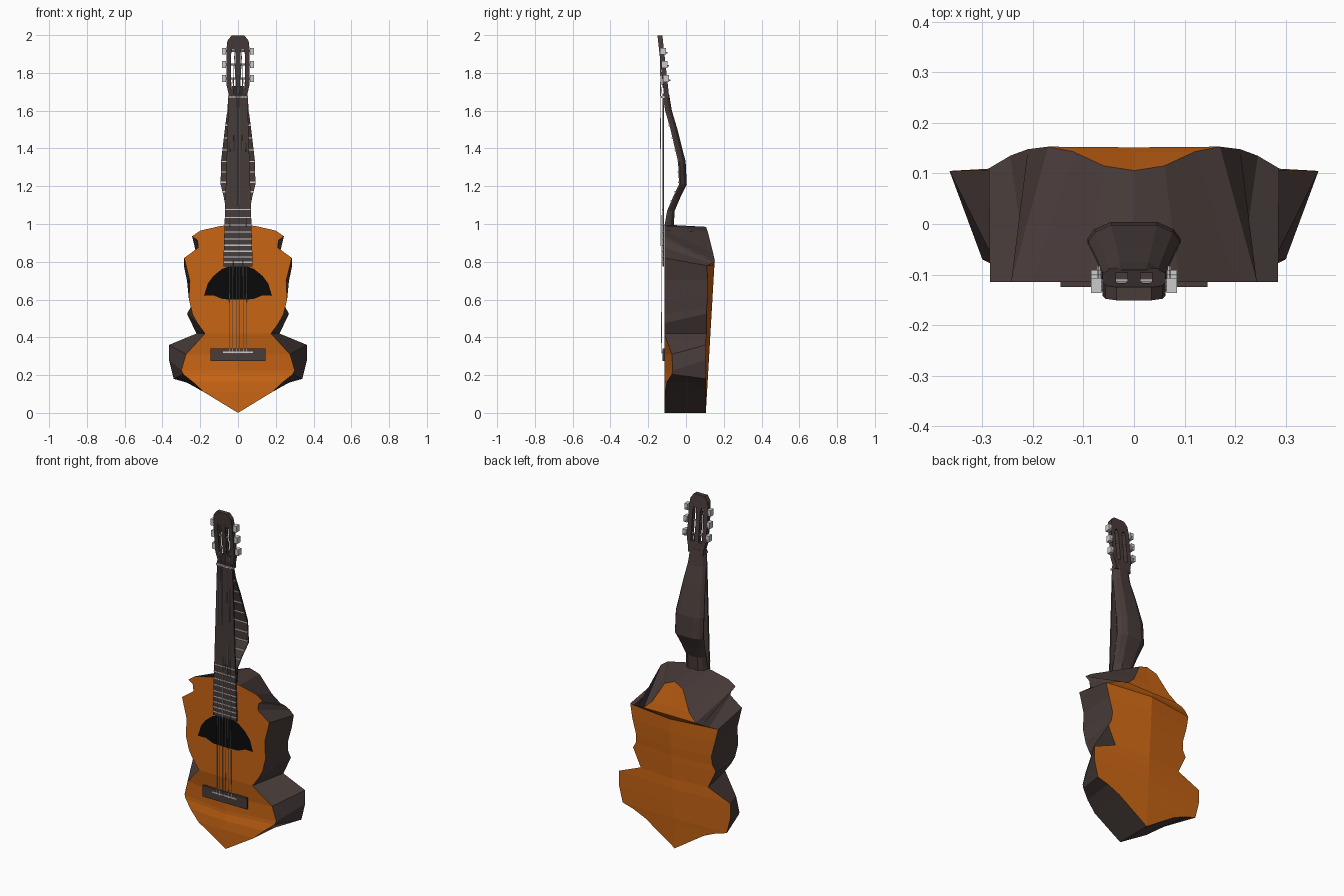
import bpy, bmesh, math
from mathutils import Vector, Matrix

if "Cube" in bpy.data.objects:
    bpy.data.objects.remove(bpy.data.objects["Cube"])


def mat(name, rgb):
    m = bpy.data.materials.new(name)
    m.diffuse_color = (*rgb, 1)
    m.use_nodes = True
    m.node_tree.nodes["Principled BSDF"].inputs["Base Color"].default_value = m.diffuse_color
    return m


ORANGE = mat("orange_wood", (0.58, 0.13, 0.007))
DARK = mat("dark_wood", (0.065, 0.045, 0.042))
BLACK = mat("black", (0.003, 0.003, 0.003))
METAL = mat("metal", (0.55, 0.57, 0.56))


def finish(name, bm, *mats):
    bmesh.ops.recalc_face_normals(bm, faces=bm.faces)
    me = bpy.data.meshes.new(name)
    bm.to_mesh(me)
    bm.free()
    for m in mats:
        me.materials.append(m)
    ob = bpy.data.objects.new(name, me)
    bpy.context.collection.objects.link(ob)
    return ob


def box(bm, lo, hi):
    lo, hi = Vector(lo), Vector(hi)
    m = Matrix.Translation((lo + hi) / 2) @ Matrix.Diagonal((*(hi - lo), 1))
    bmesh.ops.create_cube(bm, size=1, matrix=m)


def rod(bm, a, b, r, n=6):
    a, b = Vector(a), Vector(b)
    d = b - a
    m = Matrix.Translation((a + b) / 2) @ d.to_track_quat('Z', 'Y').to_matrix().to_4x4()
    bmesh.ops.create_cone(bm, cap_ends=True, segments=n, radius1=r, radius2=r,
                          depth=d.length, matrix=m)


# Body: matching front and back half outlines (x, y, z), mirrored and bridged
F = -0.115
front = [(0, F, 0), (.18, -.112, .11), (.24, -.10, .165), (.29, -.075, .205), (.30, -.07, .225),
         (.275, -.075, .31), (.175, F, .42), (.215, F, .475), (.24, F, .52), (.26, F, .6),
         (.255, F, .7), (.285, F, .82), (.21, F, .875), (.215, F, .915), (.243, F, .935),
         (.2, F, .965), (.09, F, .99), (0, F, .997)]
back = [(0, .105, 0), (.19, .105, .125), (.27, .105, .16), (.34, .105, .18), (.365, .105, .28),
        (.365, .105, .36), (.22, .108, .42), (.27, .108, .525), (.25, .11, .56), (.245, .115, .61),
        (.27, .115, .7), (.287, .11, .78), (.245, .135, .79), (.21, .148, .798), (.17, .153, .803),
        (.12, .143, .85), (.06, .115, .96), (0, .105, .985)]
bm = bmesh.new()


def face(vs, mi):
    vs = list(dict.fromkeys(vs))
    if len(vs) > 2:
        bm.faces.new(vs).material_index = mi


def column(pts, s, mid):
    return [mid[i] if p[0] == 0 else bm.verts.new((s * p[0], p[1], p[2]))
            for i, p in enumerate(pts)]


def back_mid(z):
    return .105 + .058 * z if z <= .81 else .153 - (z - .81) * .27


fm = [bm.verts.new((0, F, p[2])) for p in front]
bk = [bm.verts.new((0, back_mid(p[2]), p[2])) for p in back]
for s in (1, -1):
    fe, be = column(front, s, fm), column(back, s, bk)
    for i in range(len(front) - 1):
        face([fm[i], fe[i], fe[i + 1], fm[i + 1]], 0)
        face([bk[i], be[i], be[i + 1], bk[i + 1]], 0)
        face([fe[i], be[i], be[i + 1], fe[i + 1]], 1)
finish("body", bm, ORANGE, DARK)

# Sound hole
half = [(0, .78), (.04, .778), (.085, .762), (.13, .725), (.16, .685), (.18, .62),
        (.13, .622), (.08, .602), (0, .6)]
bm = bmesh.new()
ring = half + [(-x, z) for x, z in half[-2:0:-1]]
top = bm.faces.new([bm.verts.new((x, -.1165, z)) for x, z in ring])
bmesh.ops.triangulate(bm, faces=[top])
finish("sound_hole", bm, BLACK)

# Neck: lofted sections bowing away from the fingerboard (z, half width, front y, back y)
sections = [(.985, .065, -.115, -.065), (1.07, .062, -.10, -.06), (1.14, .075, -.07, -.03),
            (1.21, .092, -.037, .004), (1.33, .09, -.042, -.002), (1.5, .07, -.082, -.045),
            (1.6, .057, -.11, -.075), (1.69, .05, -.125, -.09)]
bm = bmesh.new()
rings = []
for z, w, a, b in sections:
    prof = [(-1, 0), (1, 0), (1, .2), (.85, .65), (.5, 1), (-.5, 1), (-.85, .65), (-1, .2)]
    rings.append([bm.verts.new((w * x, a + (b - a) * t, z)) for x, t in prof])
for r, q in zip(rings, rings[1:]):
    for i in range(8):
        bm.faces.new((r[i], r[i - 1], q[i - 1], q[i]))
bm.faces.new(rings[0])
bm.faces.new(rings[-1])
finish("neck", bm, DARK)

# Fingerboard: thin straight tapered plate
bm = bmesh.new()
box(bm, (-1, -.124, .775), (1, -.1155, 1.68))
for v in bm.verts:
    v.co.x *= .078 if v.co.z < 1 else .05
finish("fingerboard", bm, DARK)

# Frets: upper ones sit on the bowed neck, lower ones on the fingerboard
bm = bmesh.new()
for k in range(1, 20):
    z = .32 + 1.35 * 2 ** (-k / 12)
    if z > 1.1:
        for p, q in zip(sections, sections[1:]):
            if p[0] <= z < q[0]:
                t = (z - p[0]) / (q[0] - p[0])
                w, y = (p[j] + (q[j] - p[j]) * t for j in (1, 2))
    else:
        w, y = .078 - .031 * (z - .775), -.123
    if z > .78:
        box(bm, (-w, y - .004, z - .003), (w, y + .003, z + .003))
finish("frets", bm, METAL)

# Bridge, saddle and nut
bm = bmesh.new()
box(bm, (-.145, -.125, .275), (.145, -.112, .34))
finish("bridge", bm, DARK)
bm = bmesh.new()
box(bm, (-.08, -.13, .317), (.08, -.124, .324))
box(bm, (-.052, -.133, 1.668), (.052, -.115, 1.678))
finish("saddle_and_nut", bm, METAL)


# Headstock: filled outline with two slots, tilted along its height
def head_y(z):
    return -.103 - .11 * (z - 1.68)


hs = [(.05, 1.665), (.05, 1.69), (.062, 1.74), (.062, 1.92), (.056, 1.97), (.035, 1.997)]
slot = [(.013, 1.73), (.036, 1.73), (.036, 1.9), (.031, 1.925), (.018, 1.925), (.013, 1.9)]
loops = [hs + [(-x, z) for x, z in hs[::-1]], slot, [(-x, z) for x, z in slot]]
bm = bmesh.new()
edges = []
for lp in loops:
    vs = [bm.verts.new((x, head_y(z) - .013, z)) for x, z in lp]
    edges += [bm.edges.new((vs[i - 1], vs[i])) for i in range(len(vs))]
bmesh.ops.triangle_fill(bm, edges=edges, use_beauty=True)
ext = bmesh.ops.extrude_face_region(bm, geom=bm.faces[:], use_keep_orig=True)
bmesh.ops.translate(bm, vec=(0, .026, 0),
                    verts=[g for g in ext["geom"] if isinstance(g, bmesh.types.BMVert)])
finish("headstock", bm, DARK)

# Tuners: posts across the slots, shafts and side buttons
bm = bmesh.new()
tz = (1.77, 1.845, 1.915)
for s in (1, -1):
    for z in tz:
        y = head_y(z)
        rod(bm, (s * .012, y, z), (s * .07, y, z), .005)
        rod(bm, (s * .07, y - .004, z - .008), (s * .07, y + .03, z - .008), .004)
        x0, x1 = sorted((s * .064, s * .085))
        box(bm, (x0, y - .008, z - .018), (x1, y + .022, z + .018))
finish("tuners", bm, METAL)

# Strings: bridge to nut, then on to the tuner posts
bm = bmesh.new()
for i in range(6):
    u = (i - 2.5) / 2.5
    s = 1 if u > 0 else -1
    z = tz[(0, 1, 2, 2, 1, 0)[i]]
    nut = (u * .038, -.136, 1.673)
    rod(bm, (u * .047, -.129, .315), nut, .0018, 4)
    rod(bm, nut, (s * (.018 + .012 * abs(u)), head_y(z) - .006, z), .0018, 4)
finish("strings", bm, METAL)
